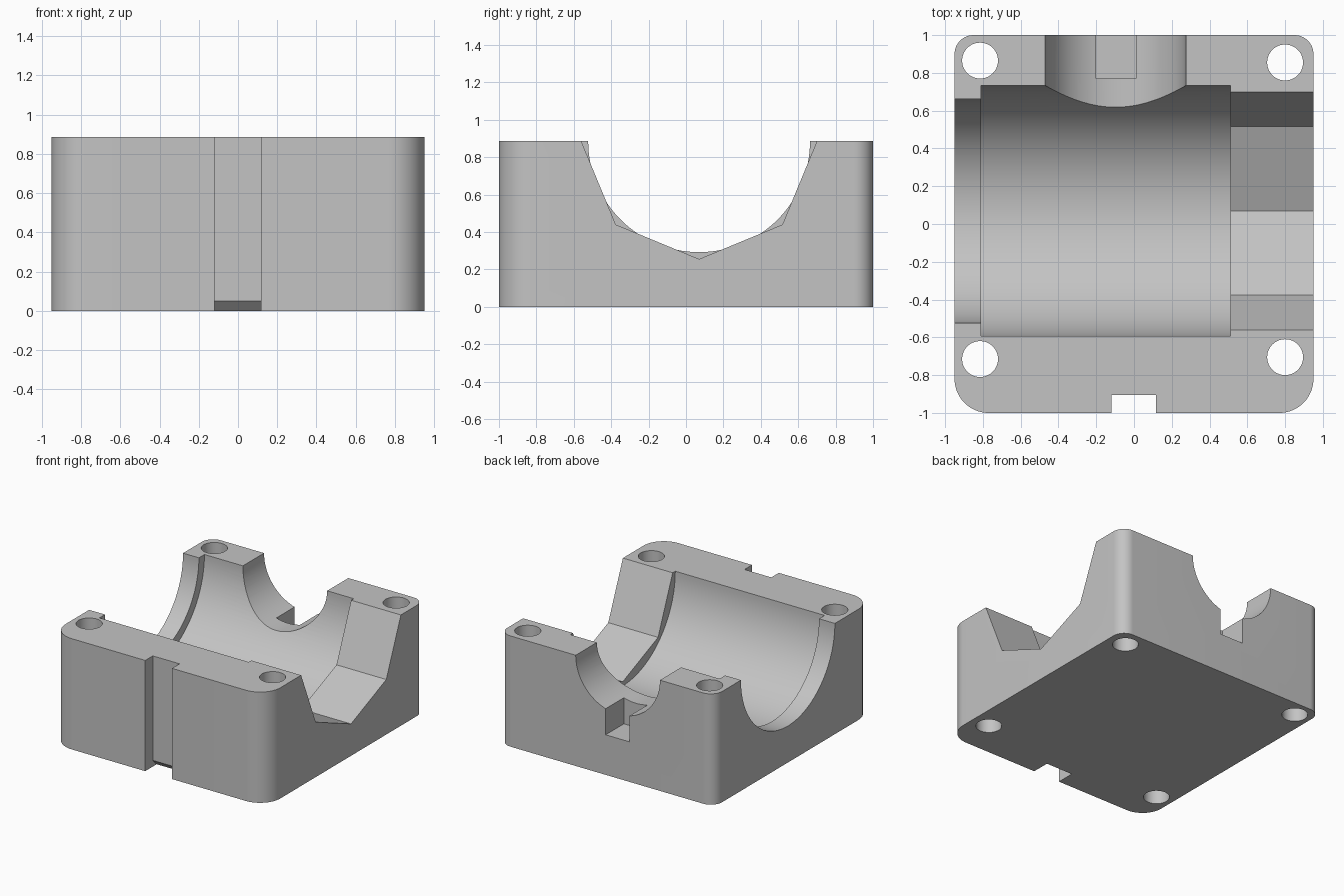
import bpy
import bmesh
from math import cos, sin, pi, radians
from mathutils import Vector

HEIGHT = 0.885
BORE_Y = 0.07      # centre line of the main bore, level with the top face
PORT_X = -0.0975   # centre line of the rear port

cube = bpy.data.objects.get("Cube")
if cube:
    bpy.data.objects.remove(cube, do_unlink=True)

grey = bpy.data.materials.new("light grey")
grey.use_nodes = True
colour = (0.55, 0.55, 0.55, 1)
grey.diffuse_color = colour
grey.node_tree.nodes["Principled BSDF"].inputs["Base Color"].default_value = colour


def arc(u, v, radius, start=0.0, sweep=2 * pi, count=96, closed=True):
    """Points on an arc in a 2D profile plane."""
    steps = count if closed else count - 1
    return [(u + radius * cos(start + sweep * i / steps),
             v + radius * sin(start + sweep * i / steps)) for i in range(count)]


def prism(name, profile, axis, low, high):
    """Extrude a 2D profile along the given axis."""
    place = {"x": lambda u, v, w: (w, u, v),
             "y": lambda u, v, w: (u, w, v),
             "z": lambda u, v, w: (u, v, w)}[axis]
    bm = bmesh.new()
    face = bm.faces.new([bm.verts.new(place(u, v, low)) for u, v in profile])
    grown = bmesh.ops.extrude_face_region(bm, geom=[face])["geom"]
    moved = [g for g in grown if isinstance(g, bmesh.types.BMVert)]
    bmesh.ops.translate(bm, verts=moved, vec=Vector(place(0, 0, high - low)))
    bmesh.ops.recalc_face_normals(bm, faces=bm.faces)
    mesh = bpy.data.meshes.new(name)
    bm.to_mesh(mesh)
    bm.free()
    mesh.materials.append(grey)
    obj = bpy.data.objects.new(name, mesh)
    bpy.context.collection.objects.link(obj)
    return obj


def rectangle(u0, u1, v0, v1):
    return [(u0, v0), (u1, v0), (u1, v1), (u0, v1)]


# Block with large front corners and small rear corners
outline = []
for sx, sy, radius, start in ((1, 1, 0.1, 0), (-1, 1, 0.1, pi / 2),
                              (-1, -1, 0.18, pi), (1, -1, 0.18, 1.5 * pi)):
    outline += arc(sx * (0.95 - radius), sy * (1 - radius), radius,
                   start, pi / 2, 17, False)
block = prism("bearing_block", outline, "z", 0, HEIGHT)

# Main bore, its narrower end and the octagonal end
cutters = [
    prism("main_bore", arc(BORE_Y, HEIGHT, 0.663, count=128), "x", -0.81, 0.51),
    prism("narrow_bore", arc(BORE_Y, HEIGHT, 0.593, count=128), "x", -1.1, -0.7),
    prism("octagon_end", arc(BORE_Y, HEIGHT, 0.63, count=8), "x", 0.4, 1.1),
    # Rear port with a square pocket in its floor
    prism("rear_port", arc(PORT_X, HEIGHT, 0.3725), "y", 0.3, 1.1),
    prism("port_pocket", rectangle(-0.2, 0.01, 0.32, 0.8), "y", 0.77, 1.1),
    # Front slot with a chamfered foot
    prism("front_slot", [(-1.1, 1), (-0.905, 1), (-0.905, 0.05),
                         (-0.805, -0.05), (-1.1, -0.05)], "x", -0.12, 0.117),
]

# Bolt holes in the corners
for x, y in ((-0.815, 0.865), (0.8, 0.855), (-0.815, -0.715), (0.8, -0.705)):
    cutters.append(prism("bolt_hole", arc(x, y, 0.095, count=48), "z", -0.1, 1))

bpy.ops.object.select_all(action="DESELECT")
block.select_set(True)
bpy.context.view_layer.objects.active = block
for cutter in cutters:
    cutter.hide_render = True
    cut = block.modifiers.new(cutter.name, "BOOLEAN")
    cut.operation = "DIFFERENCE"
    cut.solver = "EXACT"
    cut.object = cutter
    bpy.ops.object.modifier_apply(modifier=cut.name)
    bpy.data.objects.remove(cutter, do_unlink=True)

bpy.ops.object.shade_smooth_by_angle(angle=radians(30))
